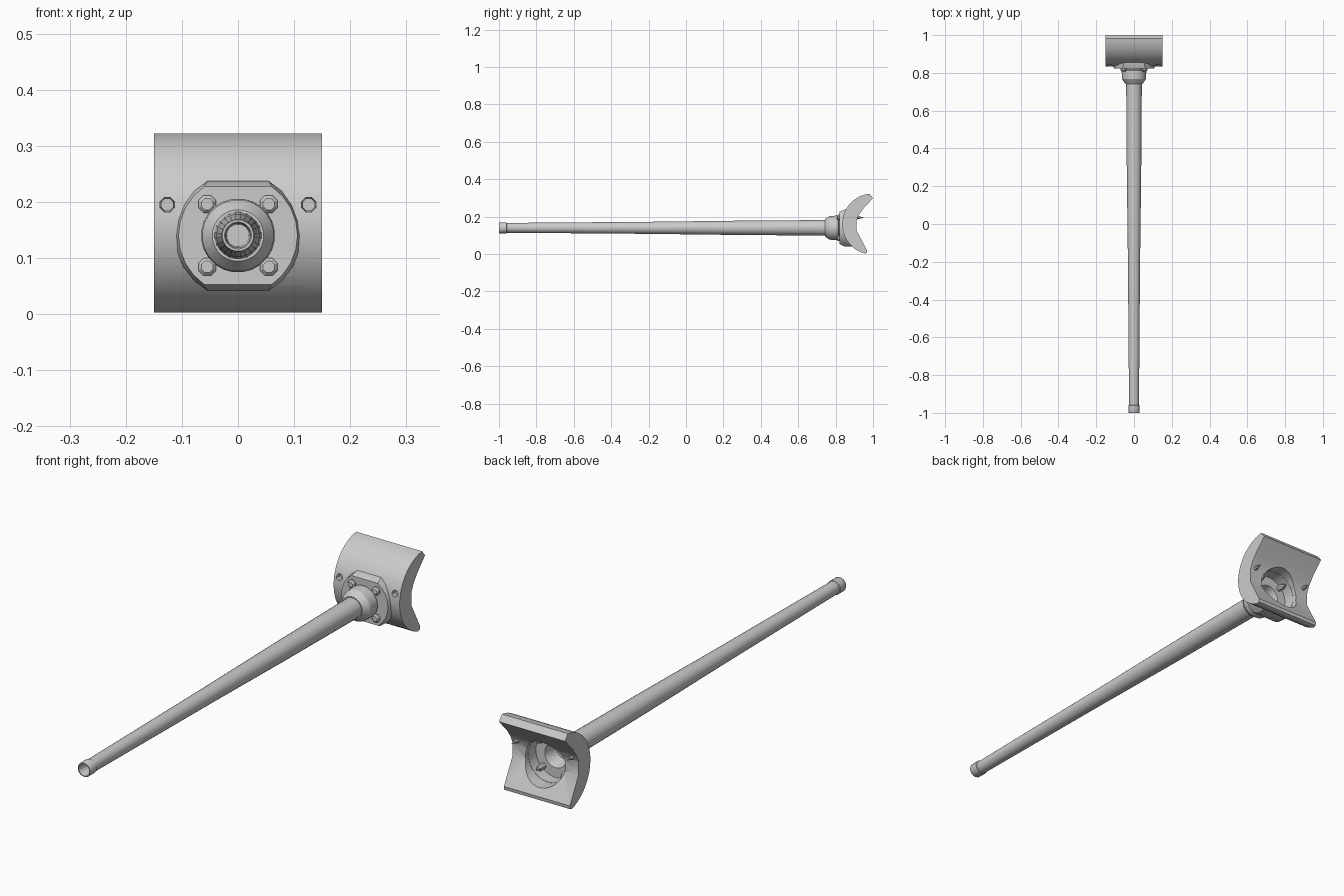
import bpy, bmesh, math

if "Cube" in bpy.data.objects:
    bpy.data.objects.remove(bpy.data.objects["Cube"])

AXIS_Z = 0.14          # height of the barrel axis
grey = bpy.data.materials.new("steel_grey")
grey.diffuse_color = (0.6, 0.6, 0.6, 1)
grey.use_nodes = True
grey.node_tree.nodes["Principled BSDF"].inputs["Base Color"].default_value = grey.diffuse_color


def finish(name, bm, angle=30):
    bmesh.ops.remove_doubles(bm, verts=bm.verts, dist=1e-6)
    bmesh.ops.recalc_face_normals(bm, faces=bm.faces)
    me = bpy.data.meshes.new(name)
    bm.to_mesh(me)
    bm.free()
    me.materials.append(grey)
    ob = bpy.data.objects.new(name, me)
    bpy.context.collection.objects.link(ob)
    smooth(ob, angle)
    return ob


def smooth(ob, angle=30):
    bpy.ops.object.select_all(action='DESELECT')
    ob.select_set(True)
    bpy.context.view_layer.objects.active = ob
    bpy.ops.object.shade_smooth_by_angle(angle=math.radians(angle))


def loft(name, rings, caps=True, angle=30):
    """Skin a list of point rings; the first and last are capped."""
    bm = bmesh.new()
    vs = [[bm.verts.new(p) for p in r] for r in rings]
    n = len(rings[0])
    for a, b in zip(vs, vs[1:]):
        for i in range(n):
            j = (i + 1) % n
            bm.faces.new((a[i], a[j], b[j], b[i]))
    if caps:
        bm.faces.new(vs[0])
        bm.faces.new(vs[-1])
    return finish(name, bm, angle)


def revolve(name, profile, sides=24, x=0, z=AXIS_Z, caps=True, angle=30):
    """Turn (y, radius) points around an axis running along y."""
    rings = [[(x + r * math.cos(2 * math.pi * (i + .5) / sides), y,
               z + r * math.sin(2 * math.pi * (i + .5) / sides))
              for i in range(sides)] for y, r in profile]
    return loft(name, rings, caps, angle)


def cut(ob, *cutters):
    for c in cutters:
        m = ob.modifiers.new("cut", 'BOOLEAN')
        m.operation, m.solver, m.object = 'DIFFERENCE', 'EXACT', c
        bpy.context.view_layer.objects.active = ob
        bpy.ops.object.modifier_apply(modifier=m.name)
    smooth(ob)


# Barrel: bored muzzle sleeve and a long stepped taper
revolve("barrel", [(-0.93, 0.020), (-0.995, 0.022), (-1.0, 0.024), (-1.0, 0.028),
                   (-0.997, 0.0295), (-0.96, 0.0295), (-0.958, 0.0265),
                   (-0.2, 0.0325), (0.28, 0.0385), (0.76, 0.042)])

# Collar with a hollow back
revolve("barrel_collar", [(0.742, 0.046), (0.767, 0.064), (0.812, 0.066), (0.818, 0.057),
                          (0.846, 0.057), (0.846, 0.050), (0.79, 0.035)])

# Curved shield: outer arc with a flat-sided hollow behind, extruded along x
YC, ZC, R = 0.998, 0.16, 0.163
a0, a1 = math.radians(96), math.radians(254.5)
arc = [(YC + R * math.cos(a0 + (a1 - a0) * i / 24),
        ZC + R * math.sin(a0 + (a1 - a0) * i / 24)) for i in range(25)]
inner = [(0.966, 0.006), (0.968, 0.02), (0.912, 0.125), (0.912, 0.18),
         (0.925, 0.21), (0.95, 0.245), (1.0, 0.298)]
profile = arc + inner
shield = loft("shield", [[(x, y, z) for y, z in profile] for x in (-0.15, 0.15)])


# Mounting plate: a disc with flat top and bottom and a bevelled front
def plate_ring(y, r, half, zc):
    top = math.asin(half / r)
    pts = []
    for s in (0, math.pi):
        for i in range(9):
            t = s - top + 2 * top * i / 8
            pts.append((r * math.cos(t), y, zc + r * math.sin(t)))
    return pts


plate = loft("mounting_plate", [plate_ring(0.822, 0.106, 0.087, 0.14),
                                plate_ring(0.846, 0.112, 0.098, 0.139),
                                plate_ring(0.895, 0.112, 0.098, 0.139)])

# Cutters for the opening, the plate hollow and the side holes
opening = revolve("opening_cutter", [(0.80, 0.091), (1.1, 0.091)], 32)
hollow = revolve("hollow_cutter", [(0.846, 0.090), (1.1, 0.090)], 32)
bore = revolve("bore_cutter", [(0.80, 0.0505), (0.9, 0.0505)], 24)
holes = [revolve("hole_cutter", [(0.80, 0.014), (0.895, 0.014), (0.925, 0.001)], 8, x, 0.195)
         for x in (-0.126, 0.126)]
cut(shield, opening, *holes)
cut(plate, hollow, bore)
for c in [opening, hollow, bore] + holes:
    bpy.data.objects.remove(c)

for s, side in ((-1, "left"), (1, "right")):
    # Pointed liner of each side hole, poking out of the back
    revolve(f"{side}_hole_liner", [(0.86, 0.012), (0.90, 0.014), (0.95, 0.001)],
            8, s * 0.126, 0.195)
    # Plate bolts with bevelled heads and pointed shanks
    for dz, level in ((0.056, "upper"), (-0.056, "lower")):
        revolve(f"{level}_{side}_bolt", [(0.808, 0.011), (0.814, 0.017), (0.825, 0.017),
                                         (0.826, 0.012), (0.87, 0.012), (0.89, 0.003)],
                8, s * 0.055, AXIS_Z + dz)
